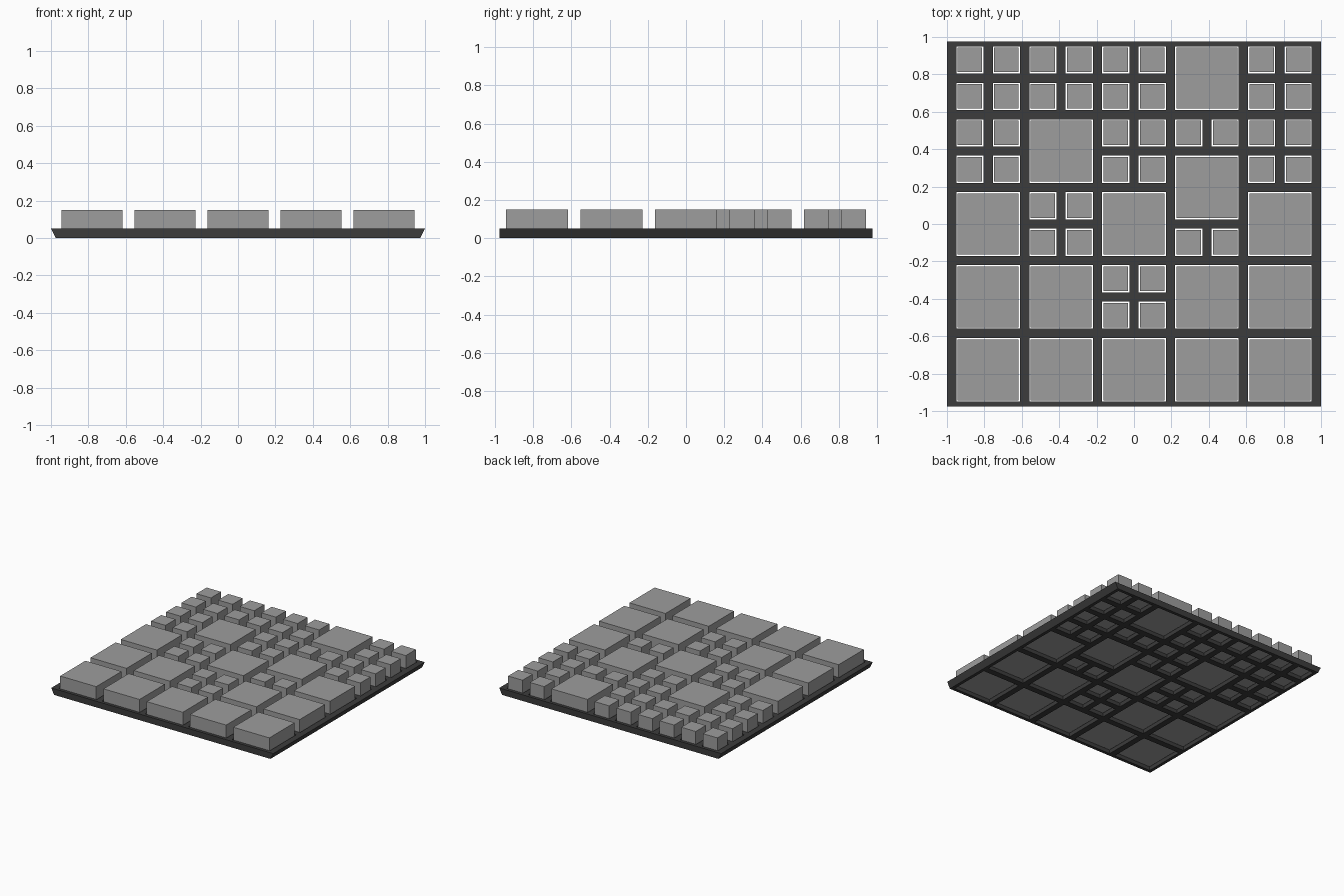
import bpy, bmesh
from mathutils import Matrix, Vector

if "Cube" in bpy.data.objects:
    bpy.data.objects.remove(bpy.data.objects["Cube"])

PITCH = 0.39          # one full module
BAR = 0.05            # width of the frame bars between openings
GAP = 0.015           # total clearance between tile and opening
PLATE_TOP = 0.05
TILE_BOTTOM = 0.025
TILE_TOP = 0.15

# Columns from left to right, each read from back to front:
# B = one large tile, s = one row of two small tiles (half a module deep)
COLUMNS = ["ssssBBB", "ssBssBB", "ssssBssB", "BsBsBB", "ssssBBB"]


def material(name, value):
    m = bpy.data.materials.new(name)
    m.diffuse_color = (value, value, value, 1)
    m.use_nodes = True
    m.node_tree.nodes["Principled BSDF"].inputs["Base Color"].default_value = m.diffuse_color
    return m


def layout():
    """Yield centre x, centre y and cell size of every tile."""
    for i, rows in enumerate(COLUMNS):
        x = (i - 2) * PITCH
        y = 2.5 * PITCH
        for kind in rows:
            size = PITCH if kind == "B" else PITCH / 2
            for dx in ([0] if kind == "B" else [-PITCH / 4, PITCH / 4]):
                yield x + dx, y - size / 2, size
            y -= size


def add_box(bm, x, y, width, z0, z1):
    mat = Matrix.Translation((x, y, (z0 + z1) / 2)) @ Matrix.Diagonal((width, width, z1 - z0, 1))
    bmesh.ops.create_cube(bm, size=1, matrix=mat)


def to_object(bm, name):
    bmesh.ops.recalc_face_normals(bm, faces=bm.faces)
    mesh = bpy.data.meshes.new(name)
    bm.to_mesh(mesh)
    bm.free()
    obj = bpy.data.objects.new(name, mesh)
    bpy.context.collection.objects.link(obj)
    return obj


# Base plate: trapezoid profile extruded front to back
bm = bmesh.new()
half = 2.5 * PITCH
profile = [(-half, 0), (half, 0), (1.0, PLATE_TOP), (-1.0, PLATE_TOP)]
face = bm.faces.new([bm.verts.new((x, -half, z)) for x, z in profile])
ext = bmesh.ops.extrude_face_region(bm, geom=[face])
bmesh.ops.translate(bm, vec=Vector((0, 2 * half, 0)),
                    verts=[v for v in ext["geom"] if isinstance(v, bmesh.types.BMVert)])
plate = to_object(bm, "base_frame")
plate.data.materials.append(material("dark_frame", 0.045))

# Openings cut right through the plate
bm = bmesh.new()
for x, y, size in layout():
    add_box(bm, x, y, size - BAR, -0.1, 0.2)
cutter = to_object(bm, "opening_cutter")
cutter.hide_render = True
mod = plate.modifiers.new("openings", "BOOLEAN")
mod.operation = "DIFFERENCE"
mod.solver = "EXACT"
mod.object = cutter
bpy.context.view_layer.objects.active = plate
bpy.ops.object.modifier_apply(modifier=mod.name)
bpy.data.objects.remove(cutter)

# Tiles dropped part way into the openings
tile_grey = material("tile_grey", 0.34)
for name, wanted in (("large_tiles", PITCH), ("small_tiles", PITCH / 2)):
    bm = bmesh.new()
    for x, y, size in layout():
        if size == wanted:
            add_box(bm, x, y, size - BAR - GAP, TILE_BOTTOM, TILE_TOP)
    to_object(bm, name).data.materials.append(tile_grey)
